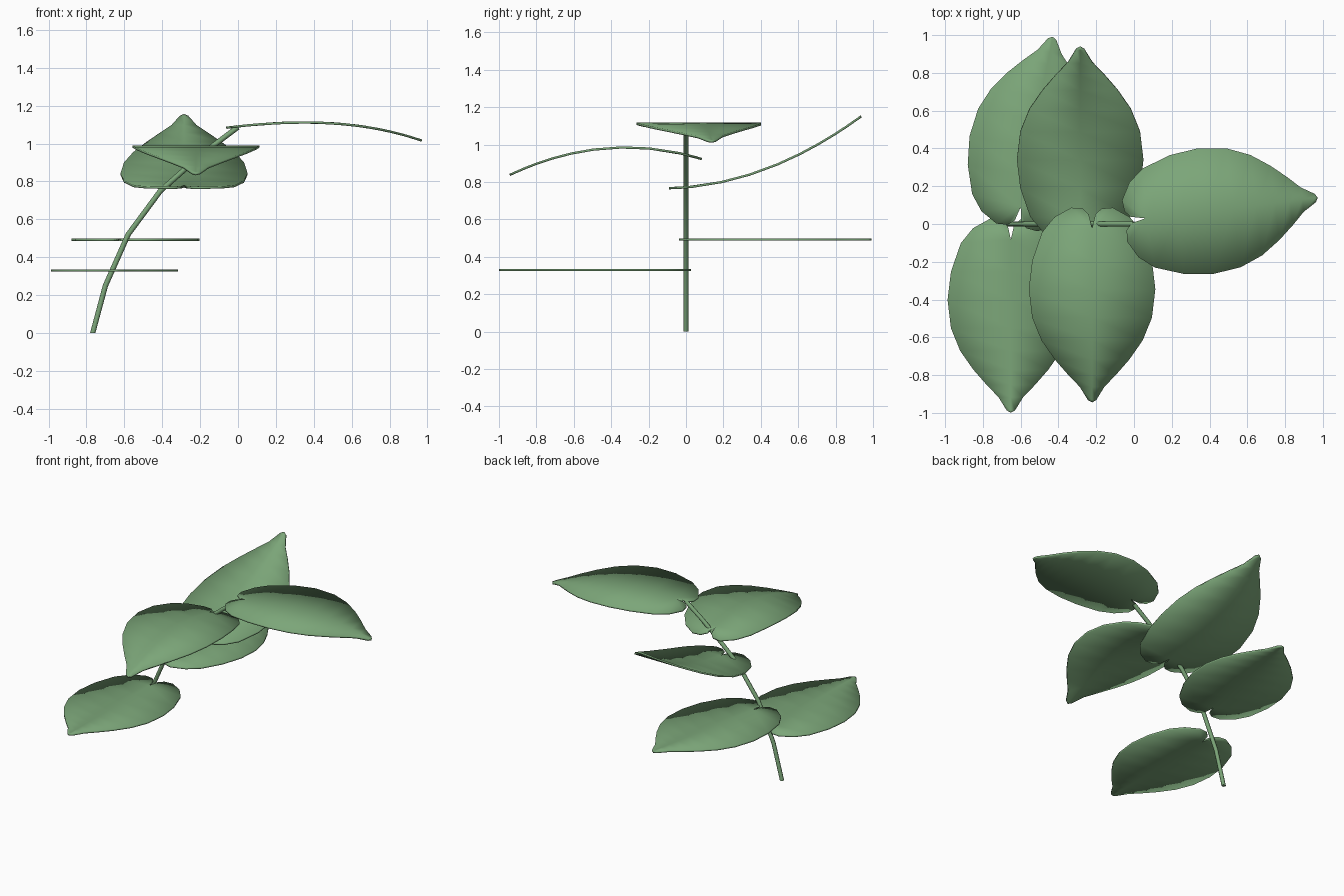
import bpy, bmesh, math

if "Cube" in bpy.data.objects:
    bpy.data.objects.remove(bpy.data.objects["Cube"])

green = bpy.data.materials.new("leaf green")
green.diffuse_color = (0.20, 0.38, 0.19, 1)
green.use_nodes = True
green.node_tree.nodes["Principled BSDF"].inputs["Base Color"].default_value = green.diffuse_color

# Half outline of a heart-shaped leaf: (distance along leaf, half width)
NOTCH = 0.11
LOBE = [(.085, .012), (.035, .017), (.005, .05), (0, .11), (.05, .2), (.13, .265)]
BLADE = [(.28, .317), (.43, .335), (.58, .317), (.70, .268), (.80, .198),
         (.88, .128), (.945, .065), (1.015, .022)]
TIP = 1.027


def finish(obj):
    obj.data.materials.append(green)
    bpy.ops.object.select_all(action='DESELECT')
    obj.select_set(True)
    bpy.context.view_layer.objects.active = obj
    bpy.ops.object.shade_smooth_by_angle(angle=math.radians(50))


def make_leaf(name, notch, heading, height):
    """Flat heart leaf turned to its heading, then bent by height(x, y)."""
    bm = bmesh.new()
    c, s = math.cos(math.radians(heading)), math.sin(math.radians(heading))

    def vert(along, across):
        a = along - NOTCH
        x, y = notch[0] + a * c - across * s, notch[1] + a * s + across * c
        return bm.verts.new((x, y, height(x, y)))

    root, tip = vert(NOTCH, 0), vert(TIP, 0)
    rib = [root] + [vert(a, 0) for a, w in BLADE] + [tip]
    for side in (1, -1):
        lobe = [vert(a, side * w) for a, w in LOBE]
        edge = lobe[-1:] + [vert(a, side * w) for a, w in BLADE] + [tip]
        faces = [(root, q, p) for p, q in zip(lobe, lobe[1:])]
        for i in range(len(rib) - 1):
            quad = [rib[i], rib[i + 1], edge[i + 1], edge[i]]
            faces.append(list(dict.fromkeys(quad)))
        for f in faces:
            bm.faces.new(f if side == 1 else list(reversed(f)))
    bm.normal_update()
    me = bpy.data.meshes.new(name)
    bm.to_mesh(me)
    bm.free()
    obj = bpy.data.objects.new(name, me)
    bpy.context.collection.objects.link(obj)
    finish(obj)
    mod = obj.modifiers.new("thickness", 'SOLIDIFY')
    mod.thickness, mod.offset = 0.012, 0


# Leaves from lowest to top
make_leaf("lowest_leaf", (-.652, -.082), -90, lambda x, y: .33)
make_leaf("second_leaf", (-.60, .09), 79.4, lambda x, y: .492)
make_leaf("upturned_leaf", (-.285, .02), 90,
          lambda x, y: .767 + .02 * (y + .09) + .345 * (y + .09) ** 2)
make_leaf("drooping_leaf", (-.222, -.025), -90,
          lambda x, y: .985 - .38 * (y + .32) ** 2)
make_leaf("top_leaf", (.06, .03), 6.8,
          lambda x, y: 1.112 - .2 * (x - .35) ** 2 - .08 * (x - .35) ** 3)

# Arching stem: octagonal rings along a path, bottom ring level with the ground
path = [(-.767, 0), (-.70, .25), (-.58, .52), (-.41, .75), (-.28, .865), (-.13, .99), (0, 1.087)]
N, R = 8, 0.014
bm = bmesh.new()
rings = []
for i, (x, z) in enumerate(path):
    a, b = path[max(i - 1, 0)], path[min(i + 1, len(path) - 1)]
    t = math.atan2(b[1] - a[1], b[0] - a[0]) if i else math.pi / 2
    ring = []
    for k in range(N):
        u = 2 * math.pi * k / N
        ring.append(bm.verts.new((x + R * math.cos(u) * math.sin(t), R * math.sin(u),
                                  z - R * math.cos(u) * math.cos(t))))
    rings.append(ring)
for lo, hi in zip(rings, rings[1:]):
    for k in range(N):
        n = (k + 1) % N
        bm.faces.new((lo[k], lo[n], hi[n], hi[k]))
bm.faces.new(rings[0][::-1])
bm.faces.new(rings[-1])
me = bpy.data.meshes.new("stem")
bm.to_mesh(me)
bm.free()
stem = bpy.data.objects.new("stem", me)
bpy.context.collection.objects.link(stem)
finish(stem)
